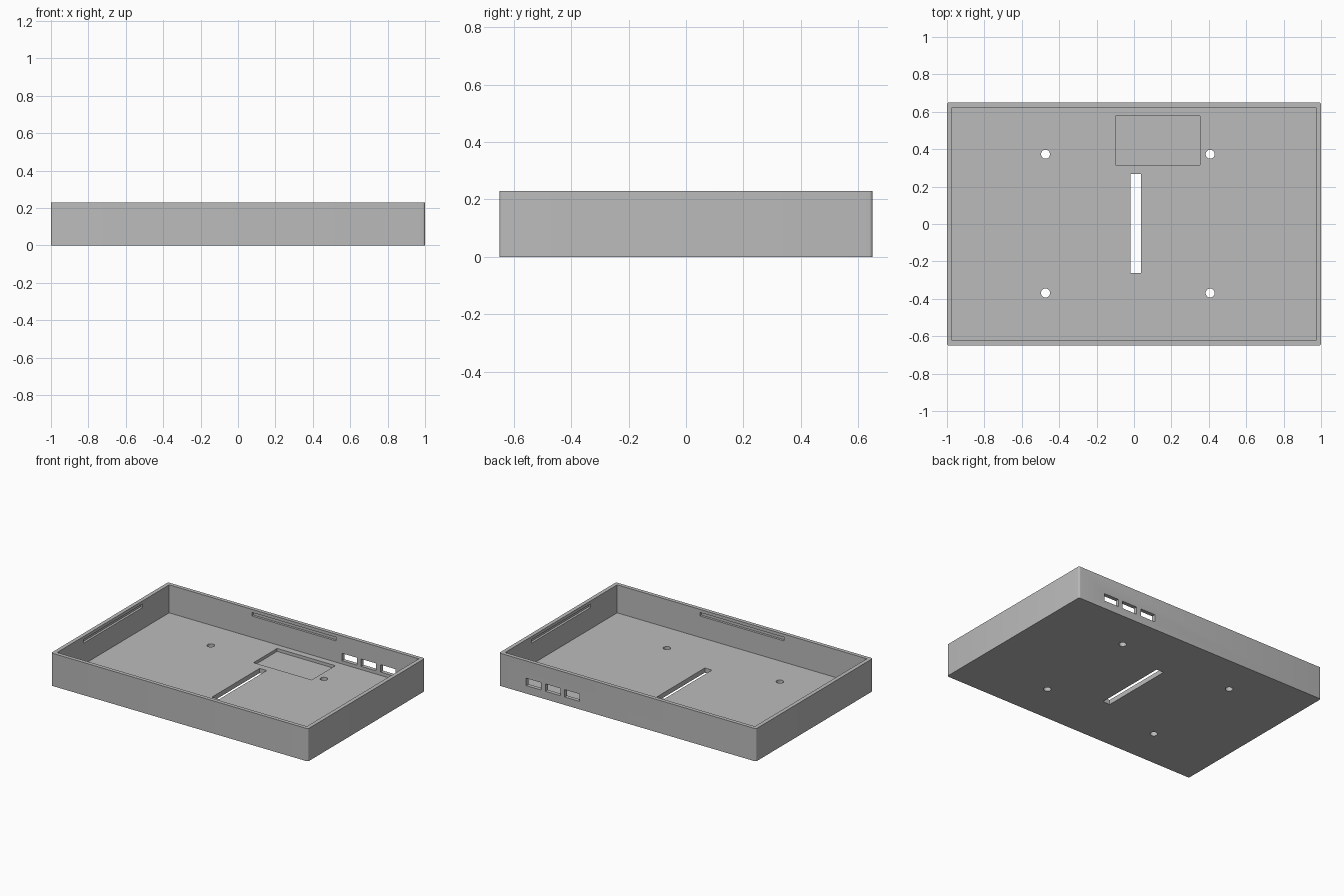
import bpy
import bmesh
from mathutils import Matrix, Vector

old = bpy.data.objects.get("Cube")
if old:
    bpy.data.objects.remove(old, do_unlink=True)

# Overall sizes
HX, HY, H = 1.0, 0.65, 0.23
IX, IY = 0.972, 0.623
FLOOR = 0.033

grey = bpy.data.materials.new("plain grey")
grey.use_nodes = True
colour = (0.5, 0.5, 0.5, 1)
grey.diffuse_color = colour
grey.node_tree.nodes["Principled BSDF"].inputs["Base Color"].default_value = colour


def add_object(name, bm):
    mesh = bpy.data.meshes.new(name)
    bm.to_mesh(mesh)
    bm.free()
    mesh.materials.append(grey)
    obj = bpy.data.objects.new(name, mesh)
    bpy.context.collection.objects.link(obj)
    return obj


def box(name, low, high, corner=0):
    """Box between two corners, optionally with rounded upright edges."""
    low, high = Vector(low), Vector(high)
    bm = bmesh.new()
    place = Matrix.Translation((low + high) / 2) @ Matrix.Diagonal((*(high - low), 1))
    bmesh.ops.create_cube(bm, size=1, matrix=place)
    if corner:
        upright = [e for e in bm.edges
                   if abs(e.verts[0].co.z - e.verts[1].co.z) > 0.01]
        bmesh.ops.bevel(bm, geom=upright, offset=corner, segments=5,
                        profile=0.5, affect='EDGES')
    return add_object(name, bm)


def drill(name, x, y, radius):
    bm = bmesh.new()
    bmesh.ops.create_cone(bm, cap_ends=True, segments=32, radius1=radius,
                          radius2=radius, depth=0.2,
                          matrix=Matrix.Translation((x, y, 0)))
    return add_object(name, bm)


tray = box("tray", (-HX, -HY, 0), (HX, HY, H), corner=0.012)

# Main cavity, shallow floor pocket and long cable slot
cutters = [
    box("cavity_cutter", (-IX, -IY, FLOOR), (IX, IY, H + 0.1)),
    box("pocket_cutter", (-0.1, 0.316, 0.012), (0.353, 0.578, 0.1)),
    box("slot_cutter", (-0.019, -0.262, -0.1), (0.037, 0.268, 0.1)),
]

# Four screw holes
for x in (-0.473, 0.407):
    for y in (-0.369, 0.373):
        cutters.append(drill("screw_hole_cutter", x, y, 0.024))

# Three port openings through the back wall
for x in (0.431, 0.581, 0.731):
    cutters.append(box("port_cutter", (x - 0.058, 0.55, 0.056),
                       (x + 0.058, 0.75, 0.108)))

# Snap grooves inside all four walls
depth, z0, z1, half = 0.016, 0.183, 0.208, 0.328
for side in (-1, 1):
    for axis, wall in ((0, IX), (1, IY)):
        a, b = sorted((side * (wall - 0.05), side * (wall + depth)))
        low, high = [-half, -half, z0], [half, half, z1]
        low[axis], high[axis] = a, b
        cutters.append(box("groove_cutter", low, high))

# Carve the tray, then discard the cutters
bpy.ops.object.select_all(action='DESELECT')
bpy.context.view_layer.objects.active = tray
tray.select_set(True)
for cutter in cutters:
    cutter.hide_render = True
    mod = tray.modifiers.new(cutter.name, 'BOOLEAN')
    mod.operation = 'DIFFERENCE'
    mod.solver = 'EXACT'
    mod.object = cutter
    bpy.ops.object.modifier_apply(modifier=mod.name)
    bpy.data.objects.remove(cutter, do_unlink=True)

bpy.ops.object.shade_smooth_by_angle(angle=0.6)
